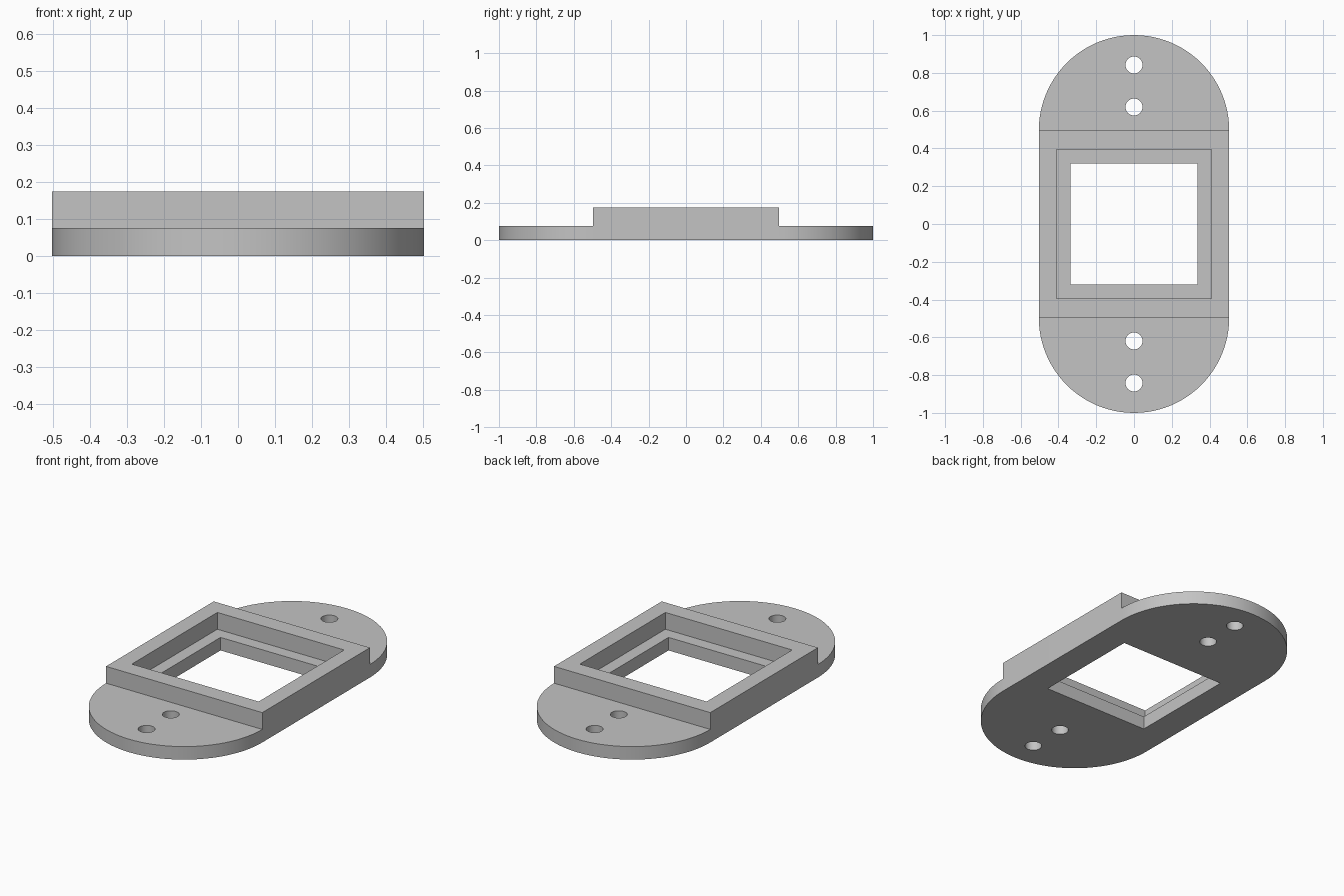
import bpy
import bmesh
import math
from mathutils import Matrix

if "Cube" in bpy.data.objects:
    bpy.data.objects.remove(bpy.data.objects["Cube"], do_unlink=True)

RADIUS = 0.504        # rounded ends, also half the width
STRAIGHT = 0.496      # half length of the straight middle
PLATE_TOP = 0.076
FRAME_TOP = 0.174
SEGMENTS = 48

grey = bpy.data.materials.new("plain_grey")
grey.use_nodes = True
colour = (0.55, 0.55, 0.55, 1)
grey.diffuse_color = colour
grey.node_tree.nodes["Principled BSDF"].inputs["Base Color"].default_value = colour


def add_object(name, bm):
    mesh = bpy.data.meshes.new(name)
    bmesh.ops.recalc_face_normals(bm, faces=bm.faces)
    bm.to_mesh(mesh)
    bm.free()
    mesh.materials.append(grey)
    obj = bpy.data.objects.new(name, mesh)
    bpy.context.collection.objects.link(obj)
    return obj


def box(name, half_x, y0, y1, z0, z1):
    bm = bmesh.new()
    bmesh.ops.create_cube(bm, size=1, matrix=Matrix.Translation(
        (0, (y0 + y1) / 2, (z0 + z1) / 2))
        @ Matrix.Diagonal((2 * half_x, y1 - y0, z1 - z0, 1)))
    return add_object(name, bm)


def cylinder(name, radius, y):
    bm = bmesh.new()
    bmesh.ops.create_cone(bm, cap_ends=True, segments=32, radius1=radius,
                          radius2=radius, depth=1,
                          matrix=Matrix.Translation((0, y, 0)))
    return add_object(name, bm)


# Body: rounded-end outline extruded to the full frame height
bm = bmesh.new()
outline = []
for side in (1, -1):
    for i in range(SEGMENTS + 1):
        a = math.pi * i / SEGMENTS
        outline.append(bm.verts.new((side * RADIUS * math.cos(a),
                                     side * (STRAIGHT + RADIUS * math.sin(a)), 0)))
face = bm.faces.new(outline)
top = bmesh.ops.extrude_face_region(bm, geom=[face])["geom"]
bmesh.ops.translate(bm, vec=(0, 0, FRAME_TOP),
                    verts=[v for v in top if isinstance(v, bmesh.types.BMVert)])
body = add_object("mounting_plate", bm)

# Cutters: stepped window, lowered ends and screw holes
cutters = [box("pocket_cutter", 0.409, -0.394, 0.394, PLATE_TOP, 1),
           box("window_cutter", 0.337, -0.32, 0.32, -1, 1),
           box("front_step_cutter", 1, -2, -STRAIGHT, PLATE_TOP, 1),
           box("back_step_cutter", 1, STRAIGHT, 2, PLATE_TOP, 1)]
for y in (-0.842, -0.619, 0.619, 0.842):
    cutters.append(cylinder("screw_hole_cutter", 0.045, y))

bpy.context.view_layer.objects.active = body
body.select_set(True)
for cutter in cutters:
    cutter.hide_render = True
    mod = body.modifiers.new(cutter.name, "BOOLEAN")
    mod.operation = "DIFFERENCE"
    mod.solver = "EXACT"
    mod.object = cutter
    bpy.ops.object.modifier_apply(modifier=mod.name)
    bpy.data.objects.remove(cutter, do_unlink=True)

# Smooth round walls, sharp edges elsewhere
bpy.ops.object.shade_smooth_by_angle(angle=math.radians(30))
